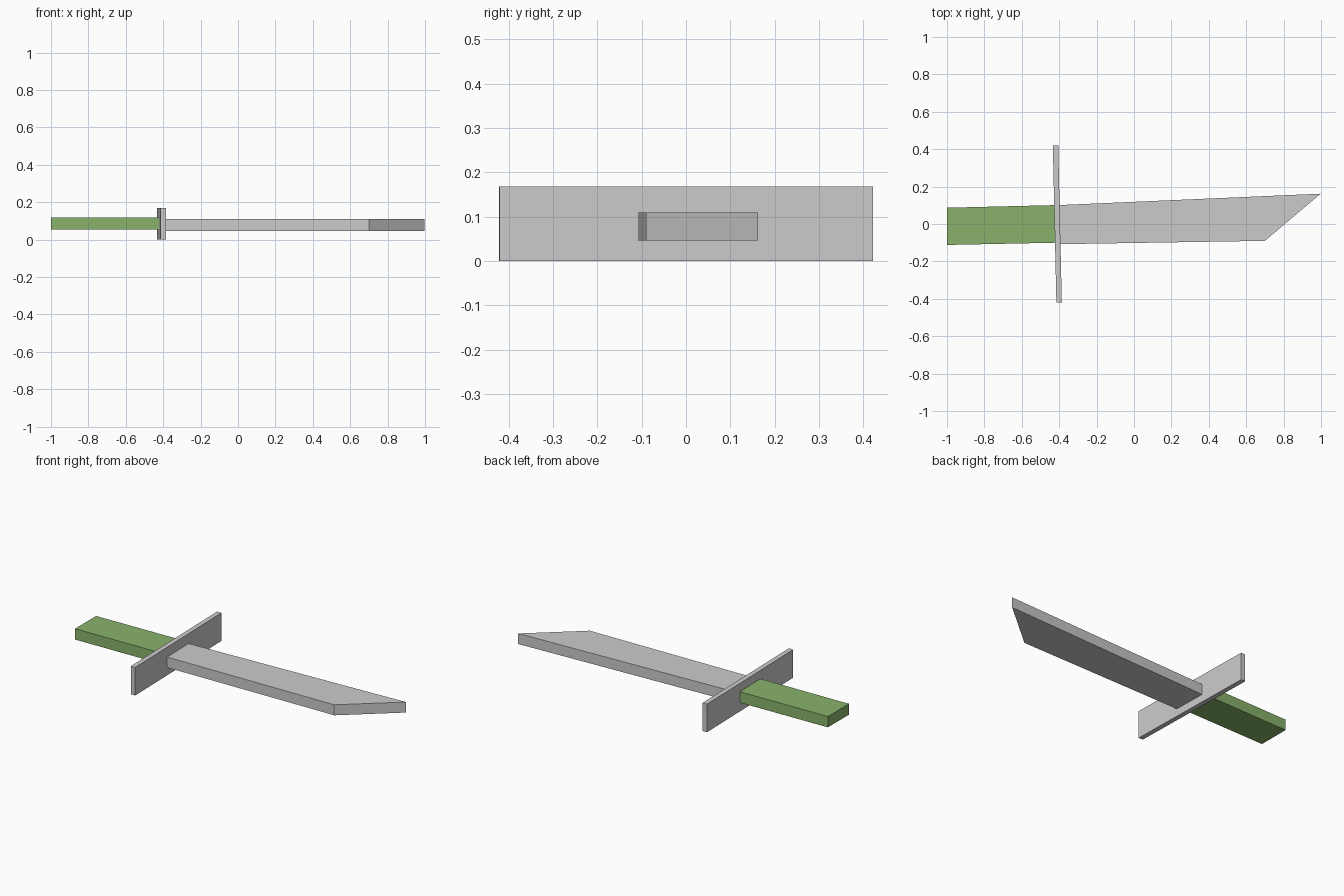
import bpy
import bmesh

if "Cube" in bpy.data.objects:
    bpy.data.objects.remove(bpy.data.objects["Cube"])


def slab(name, outline, z0, z1):
    """Extrude a flat outline (seen from above) between two heights."""
    bm = bmesh.new()
    base = bm.faces.new([bm.verts.new((x, y, z0)) for x, y in outline])
    ext = bmesh.ops.extrude_face_region(bm, geom=[base])
    top = [v for v in ext["geom"] if isinstance(v, bmesh.types.BMVert)]
    bmesh.ops.translate(bm, verts=top, vec=(0, 0, z1 - z0))
    bmesh.ops.recalc_face_normals(bm, faces=bm.faces)
    mesh = bpy.data.meshes.new(name)
    bm.to_mesh(mesh)
    bm.free()
    obj = bpy.data.objects.new(name, mesh)
    bpy.context.collection.objects.link(obj)
    return obj


# Blade with a slanted tip
slab("blade", [(-0.403, -0.108), (0.70, -0.09), (0.998, 0.162), (-0.403, 0.101)],
     0.046, 0.109)

# Cross guard, slightly turned
slab("guard", [(-0.415, -0.421), (-0.386, -0.420), (-0.405, 0.421), (-0.434, 0.421)],
     0.0, 0.168)

# Green grip
grip = slab("grip", [(-1.0, -0.112), (-0.415, -0.100), (-0.419, 0.101), (-1.0, 0.087)],
            0.053, 0.118)
green = bpy.data.materials.new("grip_green")
green.diffuse_color = (0.25, 0.45, 0.15, 1)
green.use_nodes = True
green.node_tree.nodes["Principled BSDF"].inputs["Base Color"].default_value = green.diffuse_color
grip.data.materials.append(green)
